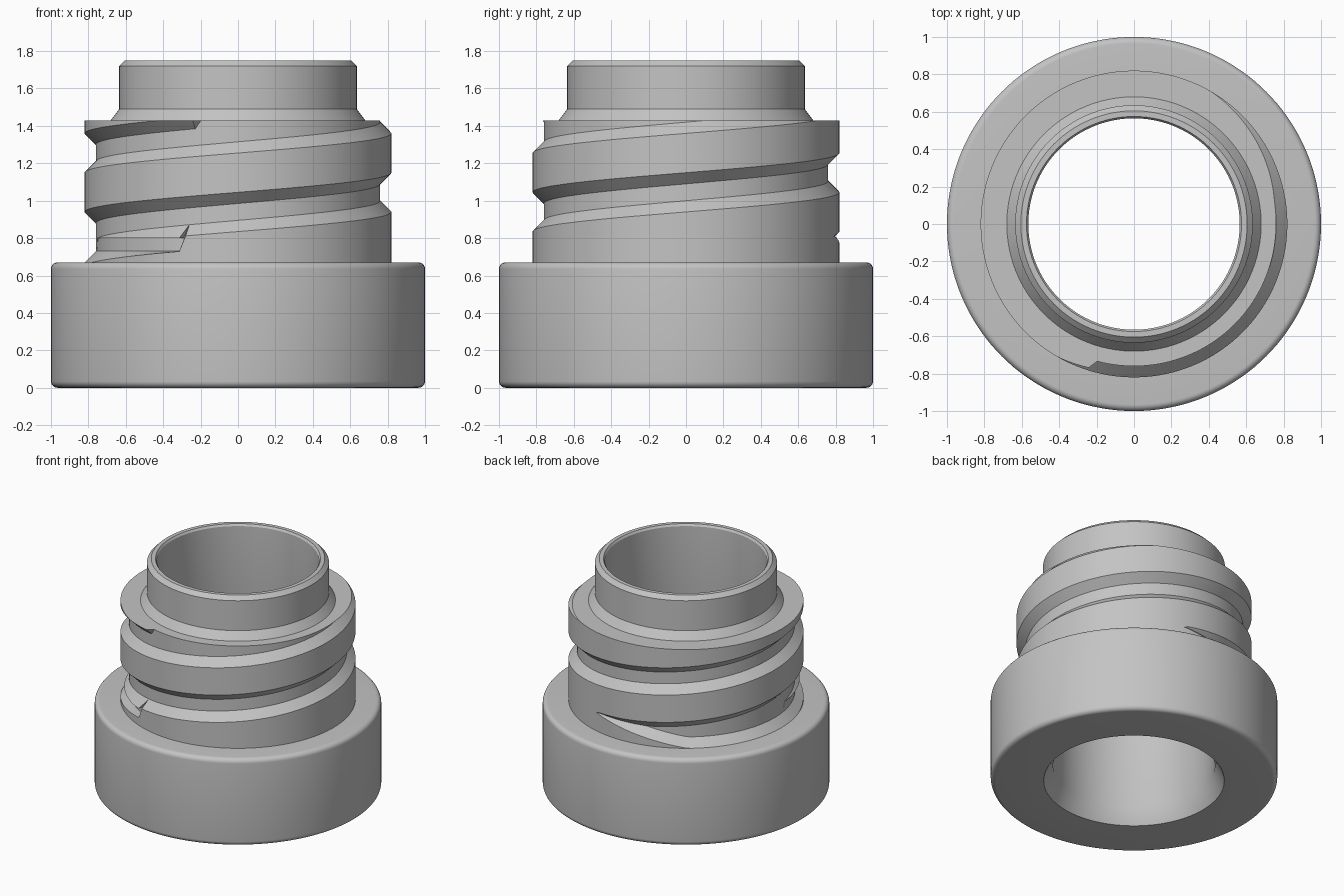
import bpy, math

cube = bpy.data.objects.get("Cube")
if cube:
    bpy.data.objects.remove(cube, do_unlink=True)

SEG = 144                      # segments per turn
LOW, HIGH = 0.67, 1.43         # threaded section
OUTER, DEPTH, PITCH = 0.82, 0.06, 0.42
CORE = OUTER - DEPTH

grey = bpy.data.materials.new("plain_grey")
grey.use_nodes = True
colour = (0.55, 0.55, 0.55, 1)
grey.diffuse_color = colour
grey.node_tree.nodes["Principled BSDF"].inputs["Base Color"].default_value = colour


def polar(r, z, i):
    a = math.tau * i / SEG
    return (r * math.cos(a), r * math.sin(a), z)


def finish(name, verts, faces):
    mesh = bpy.data.meshes.new(name)
    mesh.from_pydata(verts, [], faces)
    mesh.materials.append(grey)
    obj = bpy.data.objects.new(name, mesh)
    bpy.context.collection.objects.link(obj)
    bpy.ops.object.select_all(action='DESELECT')
    obj.select_set(True)
    bpy.context.view_layer.objects.active = obj
    # Weld collapsed rows of the groove
    bpy.ops.object.mode_set(mode='EDIT')
    bpy.ops.mesh.select_all(action='SELECT')
    bpy.ops.mesh.remove_doubles(threshold=0.0002)
    bpy.ops.object.mode_set(mode='OBJECT')
    bpy.ops.object.shade_smooth_by_angle(angle=math.radians(29))
    return obj


def lathe(name, profile):
    n = len(profile)
    verts = [polar(r, z, i) for i in range(SEG) for r, z in profile]
    faces = []
    for i in range(SEG):
        k = (i + 1) % SEG
        for j in range(n):
            m = (j + 1) % n
            faces.append((i * n + j, k * n + j, k * n + m, i * n + m))
    return finish(name, verts, faces)


def fillet(cx, cz, radius, start):
    return [(cx + radius * math.cos(math.radians(start + s)),
             cz + radius * math.sin(math.radians(start + s)))
            for s in range(0, 91, 15)]


# Collar, neck and through bore
body = [(0.63, 0)] + fillet(0.965, 0.035, 0.035, -90) + fillet(0.965, LOW - 0.035, 0.035, 0)
body += [(0.68, LOW), (0.68, HIGH), (0.635, 1.49), (0.635, 1.72), (0.605, 1.75),
         (0.575, 1.75), (0.565, 1.735), (0.565, 0.12)]
lathe("collar_and_neck", body)


# Helical groove section after t turns, as (radius, height) from bottom to top
def groove(t):
    step = 0.58 + PITCH * t
    if t < 0.21:
        return [(OUTER, 0.81)] * 7
    c, d = step + 0.09, step + 0.15
    if t < 0.69:                                   # run-in
        a = max(LOW, 0.81 - (t - 0.21), LOW + 0.43 * (t - 0.55))
        h = max(0, min(DEPTH, (d - a) / 2))
        b = LOW + DEPTH if t > 0.35 else a + h
        inner = OUTER - h
        if step > 0.8:                             # wedge where the rib begins
            wedge, shelf, top = CORE + min(DEPTH, step - 0.8), 0.8, step
        else:
            wedge, shelf, top = inner, b, b
        return [(OUTER, a), (inner, b), (inner, shelf), (wedge, shelf),
                (inner, top), (inner, d - h), (OUTER, d)]
    if t > 1.703:                                  # run-out
        c, d = 2.0, 2.1
    return [(OUTER, step - DEPTH)] + [(CORE, step)] * 4 + [(CORE, c), (OUTER, d)]


def radius_at(points, z):
    for (r0, z0), (r1, z1) in zip(points, points[1:]):
        if z0 <= z < z1:
            return r0 + (r1 - r0) * (z - z0) / (z1 - z0)
    return OUTER


def clip(points):
    result = []
    for r, z in points:
        limit = min(max(z, LOW), HIGH)
        result.append((r, z) if limit == z else (radius_at(points, limit), limit))
    return result


# Threaded barrel
turns, rows = 3, 7
count = turns * SEG + 1
sections = [groove(i / SEG) for i in range(count)]
verts = [polar(r, z, i) for i, s in enumerate(sections) for r, z in clip(s)]
faces = []
for i in range(count - 1):
    for j in range(rows - 1):
        p, q = i * rows + j, (i + 1) * rows + j
        faces.append((p, q, q + 1, p + 1))
    if i + 1 + SEG < count:                        # rib between two turns of the groove
        p, q = i * rows + rows - 1, (i + 1) * rows + rows - 1
        faces.append((p, q, (i + 1 + SEG) * rows, (i + SEG) * rows))
# Wall below the first turn
foot = len(verts)
verts += [polar(OUTER, LOW, i) for i in range(SEG)]
for i in range(SEG):
    faces.append((foot + i, foot + (i + 1) % SEG, (i + 1) * rows, i * rows))
# Keep only wall faces, then close the top with a flat ring
faces = [f for f in faces if not all(abs(verts[v][2] - HIGH) < 1e-5 for v in f)]
rim = len(verts)
for i in range(SEG):
    edge = min(radius_at(sections[i + k * SEG], HIGH) for k in (1, 2))
    verts += [polar(edge, HIGH, i), polar(0.68, HIGH, i)]
for i in range(SEG):
    p, q = rim + 2 * i, rim + 2 * ((i + 1) % SEG)
    faces.append((p, q, q + 1, p + 1))
finish("threaded_barrel", verts, faces)
